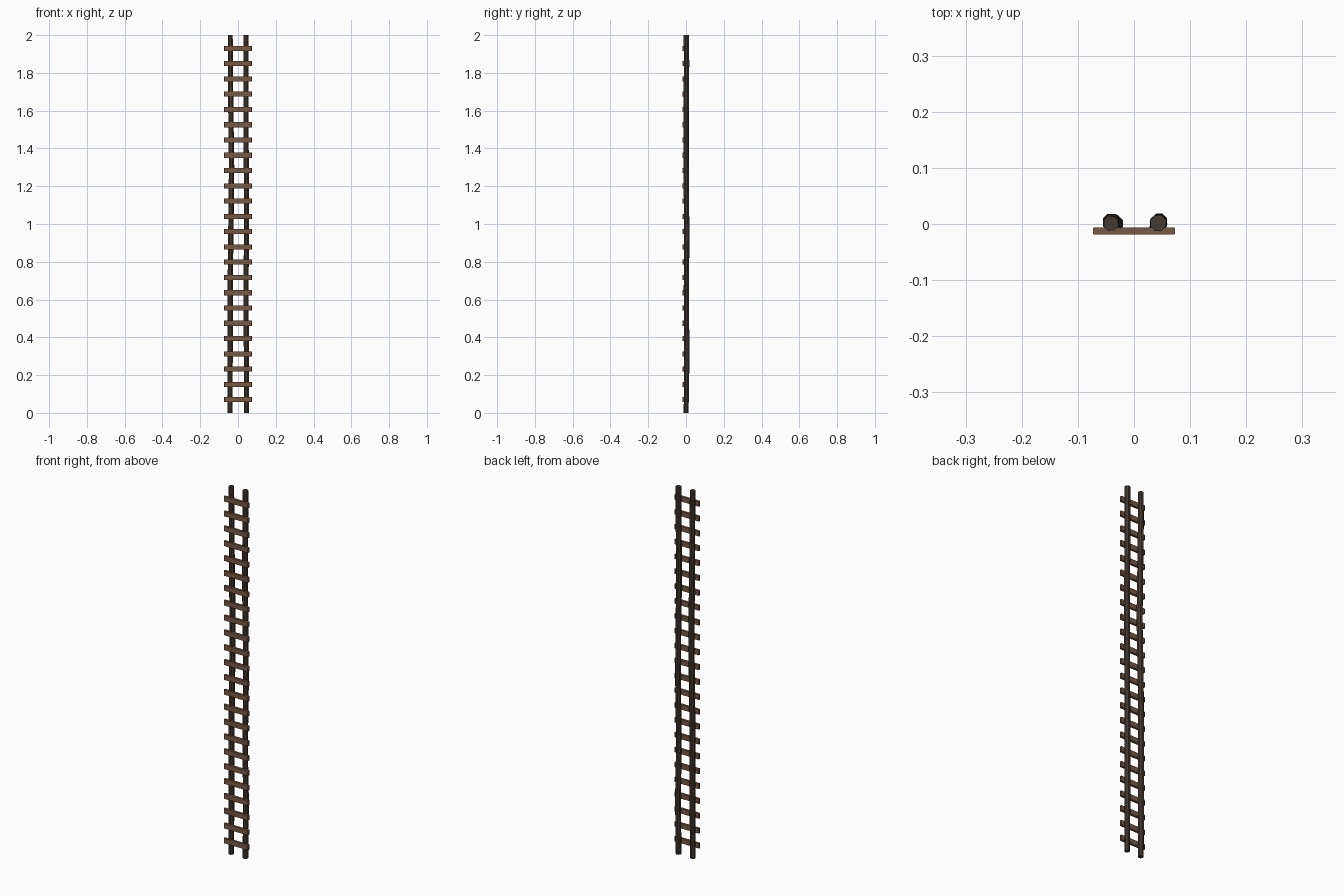
import bpy, bmesh, math, random

if "Cube" in bpy.data.objects:
    bpy.data.objects.remove(bpy.data.objects["Cube"])

random.seed(4)


def material(name, rgb):
    m = bpy.data.materials.new(name)
    m.diffuse_color = (*rgb, 1)
    m.use_nodes = True
    m.node_tree.nodes["Principled BSDF"].inputs["Base Color"].default_value = m.diffuse_color
    return m


rail_wood = material("dark_wood", (0.058, 0.042, 0.032))
rung_wood = material("brown_wood", (0.19, 0.098, 0.056))


def finish(name, bm, mat):
    bmesh.ops.recalc_face_normals(bm, faces=bm.faces)
    me = bpy.data.meshes.new(name)
    bm.to_mesh(me)
    bm.free()
    me.materials.append(mat)
    ob = bpy.data.objects.new(name, me)
    bpy.context.collection.objects.link(ob)
    return ob


# Crooked pole: eight-sided rings along (z, x, y, radius)
def rail(name, path):
    bm = bmesh.new()
    rings = []
    for z, x, y, r in path:
        ring = []
        for i in range(8):
            a = math.tau * (i + 0.5) / 8
            k = r * random.uniform(0.96, 1.04)
            ring.append(bm.verts.new((x + k * math.cos(a), y + k * math.sin(a), z)))
        rings.append(ring)
    for lo, hi in zip(rings, rings[1:]):
        for i in range(8):
            j = (i + 1) % 8
            bm.faces.new((lo[i], lo[j], hi[j], hi[i]))
    bm.faces.new(rings[0])
    bm.faces.new(rings[-1])
    return finish(name, bm, rail_wood)


rail("left_rail", [
    (0, -0.042, 0.001, 0.014), (0.3, -0.042, 0.004, 0.015),
    (0.65, -0.042, 0.002, 0.015), (0.95, -0.038, 0.004, 0.015),
    (1.3, -0.034, 0.001, 0.015), (1.6, -0.038, 0.001, 0.015),
    (1.85, -0.040, 0.003, 0.015), (2, -0.041, 0.001, 0.014)])
rail("right_rail", [
    (0, 0.044, 0.001, 0.014), (0.3, 0.045, 0.005, 0.015),
    (0.6, 0.042, 0.002, 0.014), (0.95, 0.045, 0.004, 0.015),
    (1.2, 0.045, 0.002, 0.015), (1.5, 0.042, 0.000, 0.015),
    (1.85, 0.043, 0.003, 0.015), (2, 0.043, 0.002, 0.015)])

# Flat rungs fixed to the front, with slightly eased ends
for n in range(24):
    z = 0.07 + n * 1.86 / 23
    bm = bmesh.new()
    bmesh.ops.create_cube(bm, size=1)
    for v in bm.verts:
        v.co = (v.co.x * 0.147, -0.0125 + v.co.y * 0.013, z + v.co.z * 0.027)
    ends = [e for e in bm.edges
            if abs(e.verts[0].co.x - e.verts[1].co.x) < 1e-6
            and abs(e.verts[0].co.y - e.verts[1].co.y) < 1e-6]
    bmesh.ops.bevel(bm, geom=ends, offset=0.002, segments=1, affect='EDGES')
    finish(f"rung_{n + 1}", bm, rung_wood)
